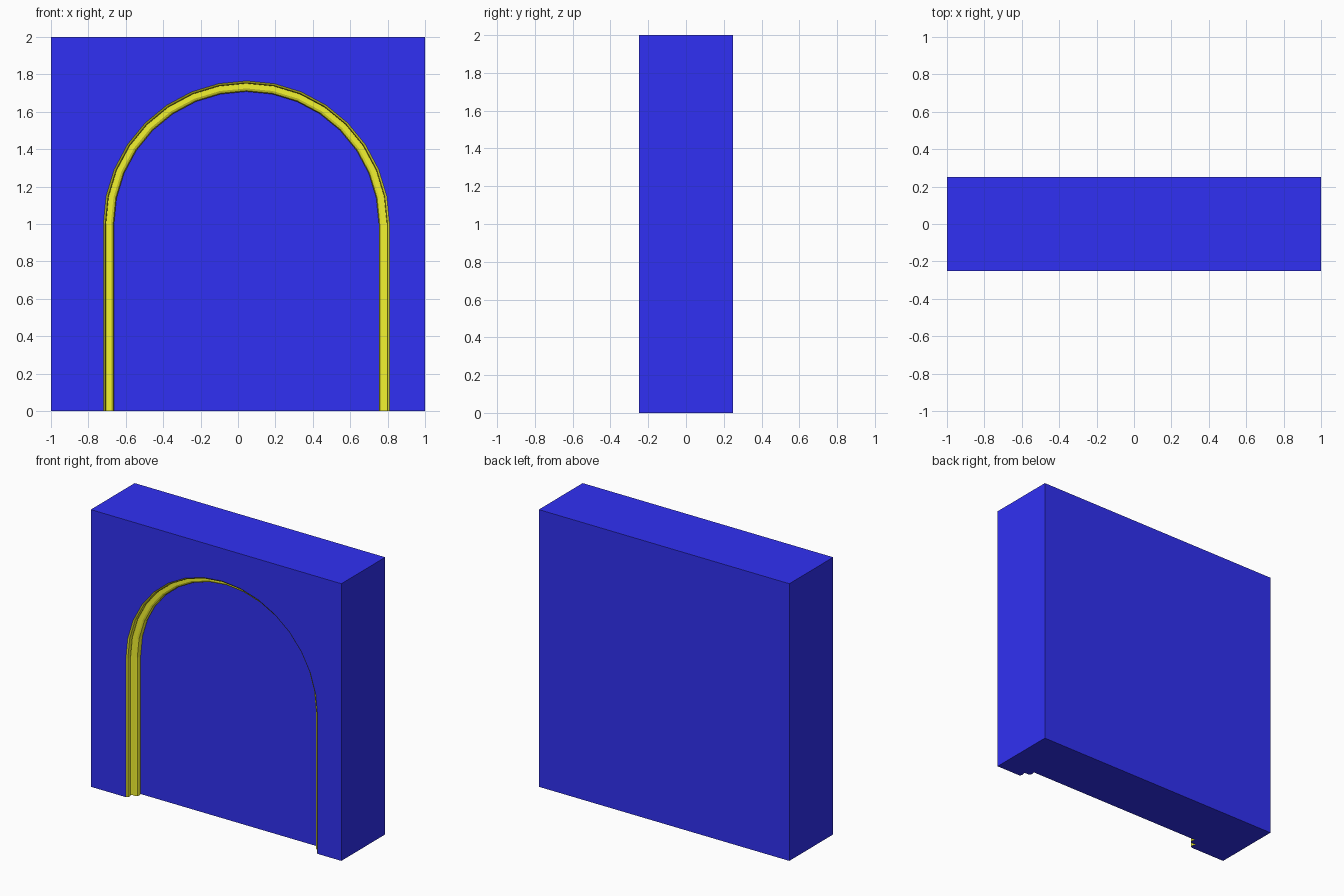
import bpy, math

if "Cube" in bpy.data.objects:
    bpy.data.objects.remove(bpy.data.objects["Cube"])

CX, SPRING, R, SEG = 0.045, 1.0, 0.765, 16
FRONT, BACK = -0.25, 0.25

# moulding section: (inset towards the opening, depth behind the wall front)
PROFILE = [(0, 0), (0.010, 0.008), (0.014, 0.023), (0.011, 0.038), (0.004, 0.047),
           (0.012, 0.050), (0.040, 0.050), (0.052, 0.056), (0.057, 0.068),
           (0.057, 0.080), (0.052, 0.095)]


def arch(inset, depth):
    """Points of the arch line from left foot over the crown to right foot."""
    r, y = R - inset, FRONT + depth
    pts = [(CX - r, y, 0)]
    for i in range(SEG + 1):
        a = math.pi * (1 - i / SEG)
        pts.append((CX + r * math.cos(a), y, SPRING + r * math.sin(a)))
    return pts + [(CX + r, y, 0)]


def make(name, verts, faces, color):
    mesh = bpy.data.meshes.new(name)
    mesh.from_pydata(verts, [], faces)
    mat = bpy.data.materials.new(name + "_paint")
    mat.diffuse_color = color
    mat.use_nodes = True
    mat.node_tree.nodes["Principled BSDF"].inputs["Base Color"].default_value = mat.diffuse_color
    mesh.materials.append(mat)
    ob = bpy.data.objects.new(name, mesh)
    bpy.context.collection.objects.link(ob)
    return ob


rows = [arch(*p) for p in PROFILE]
n = len(rows[0])

# arch moulding: section swept along the arch line
verts = [v for row in rows for v in row]
faces = [(k * n + i, (k + 1) * n + i, (k + 1) * n + i + 1, k * n + i + 1)
         for k in range(len(rows) - 1) for i in range(n - 1)]
make("arch_moulding", verts, faces, (0.9, 0.9, 0.03, 1))

# wall: polygons of the block, its front around the arch and the niche back
polys = [
    [(-1, FRONT, 0)] + rows[0] + [(1, FRONT, 0), (1, FRONT, 2), (-1, FRONT, 2)],
    rows[-1][::-1],
    [(1, BACK, 0), (-1, BACK, 0), (-1, BACK, 2), (1, BACK, 2)],
    [(-1, BACK, 0), (-1, FRONT, 0), (-1, FRONT, 2), (-1, BACK, 2)],
    [(1, FRONT, 0), (1, BACK, 0), (1, BACK, 2), (1, FRONT, 2)],
    [(-1, FRONT, 2), (1, FRONT, 2), (1, BACK, 2), (-1, BACK, 2)],
    # underside, notched by the moulding section on both jambs
    [(-1, BACK, 0), (1, BACK, 0), (1, FRONT, 0)] + [r[-1] for r in rows]
    + [r[0] for r in rows[::-1]] + [(-1, FRONT, 0)],
]
index, wall_faces = {}, []
for poly in polys:
    wall_faces.append([index.setdefault(tuple(p), len(index)) for p in poly])
# every polygon is wound to face outwards
fix = {1: (0, -1, 0), 0: (0, -1, 0), 6: (0, 0, -1)}
wall = make("wall", list(index), wall_faces, (0.03, 0.03, 0.9, 1))
for i, d in fix.items():
    f = wall.data.polygons[i]
    if sum(a * b for a, b in zip(f.normal, d)) < 0:
        f.flip()
wall.data.update()
